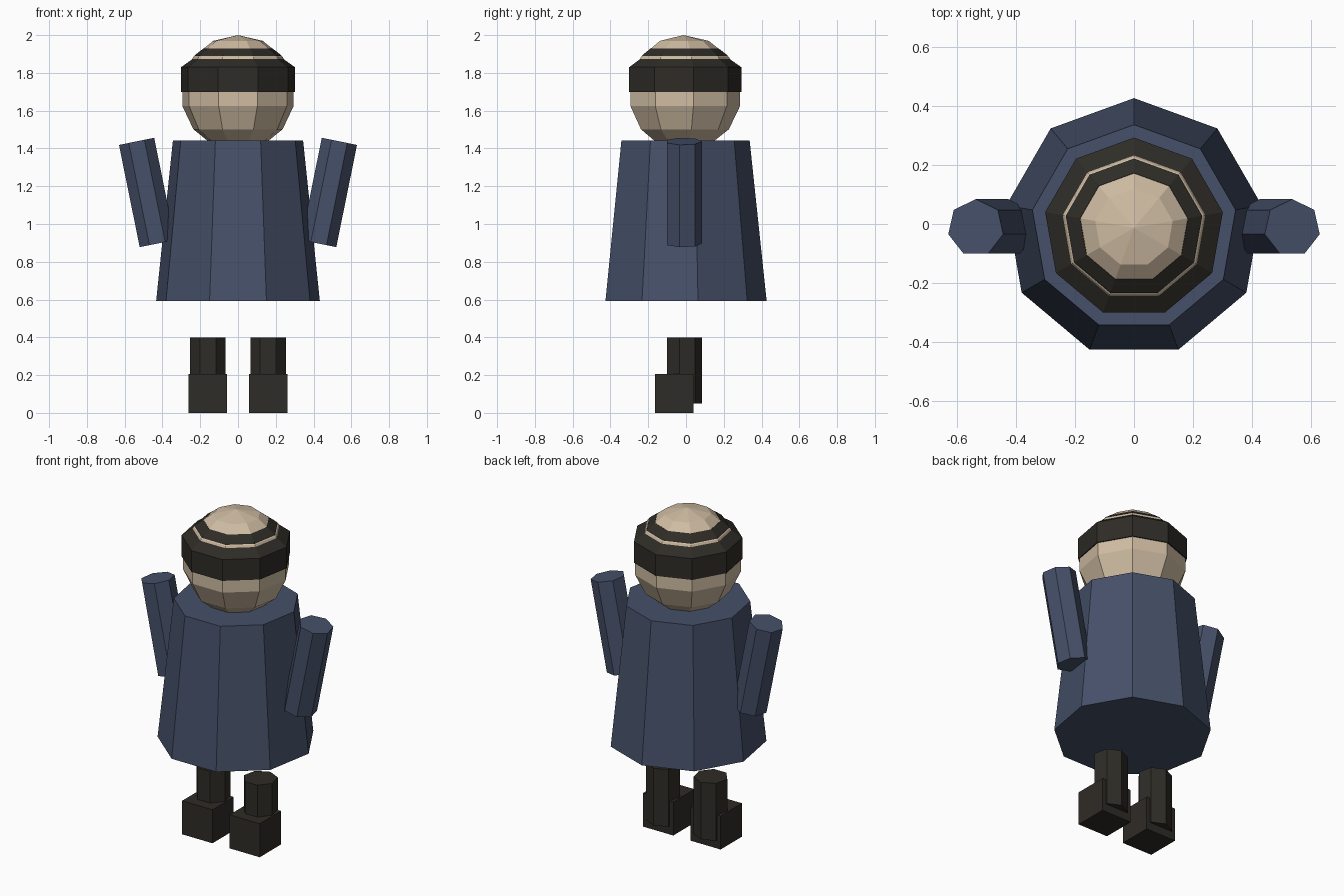
import bpy
import math

if "Cube" in bpy.data.objects:
    bpy.data.objects.remove(bpy.data.objects["Cube"])

CY = -0.013  # shared body axis in y


def material(name, rgb):
    m = bpy.data.materials.new(name)
    m.diffuse_color = (*rgb, 1)
    m.use_nodes = True
    m.node_tree.nodes["Principled BSDF"].inputs["Base Color"].default_value = m.diffuse_color
    return m


NAVY = material("navy_cloth", (0.06, 0.08, 0.14))
SKIN = material("skin", (0.62, 0.50, 0.36))
DARK = material("dark_brown", (0.028, 0.025, 0.02))


def finish(name, mat):
    ob = bpy.context.object
    ob.name = name
    ob.data.materials.append(mat)
    return ob


def cylinder(name, mat, sides, r_low, r_top, depth, loc, tilt=0):
    bpy.ops.mesh.primitive_cone_add(vertices=sides, radius1=r_low, radius2=r_top,
                                    depth=depth, location=loc, rotation=(0, tilt, 0))
    return finish(name, mat)


def lathe(name, mat, profile, sides, y):
    verts, faces, n = [], [], len(profile)
    for i in range(sides):
        a = math.tau * i / sides
        verts += [(-r * math.sin(a), y + r * math.cos(a), z) for r, z in profile]
        j = (i + 1) % sides
        faces += [(i * n + k, j * n + k, j * n + k + 1, i * n + k + 1) for k in range(n - 1)]
    me = bpy.data.meshes.new(name)
    me.from_pydata(verts, [], faces)
    me.materials.append(mat)
    ob = bpy.data.objects.new(name, me)
    bpy.context.collection.objects.link(ob)
    return ob


# Flared nine-sided coat
cylinder("coat", NAVY, 9, 0.44, 0.35, 0.85, (0, CY, 1.017))

# Head
bpy.ops.mesh.primitive_uv_sphere_add(segments=9, ring_count=7, radius=0.307,
                                     location=(0, CY, 1.693))
finish("head", SKIN)

# Hat: upright band and sloped crown, with the head's ridge showing as a thin stripe
lathe("hat", DARK, [(0.285, 1.70), (0.306, 1.70), (0.306, 1.83), (0.244, 1.874),
                    (0.237, 1.885), (0.232, 1.894), (0.186, 1.929), (0.17, 1.92)], 9, CY)

# Arms, legs and boots on both sides
for side, s in (("left", -1), ("right", 1)):
    cylinder(side + "_arm", NAVY, 7, 0.0975, 0.0975, 0.552,
             (s * 0.482, CY, 1.167), s * 0.2)
    cylinder(side + "_leg", DARK, 7, 0.0975, 0.0975, 0.35, (s * 0.16, CY, 0.225))
    bpy.ops.mesh.primitive_cube_add(size=0.205, location=(s * 0.16, -0.062, 0.1025))
    finish(side + "_boot", DARK)
